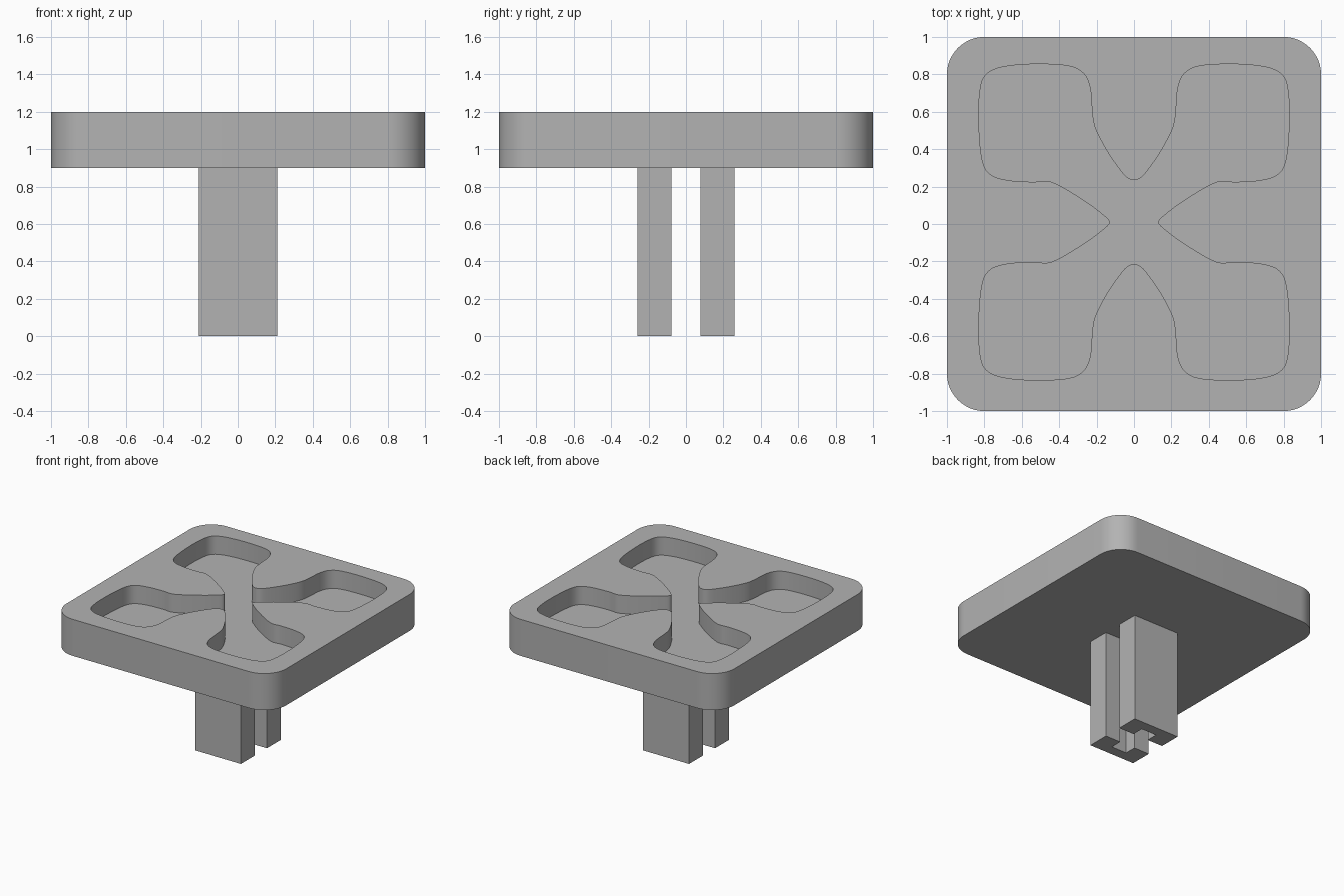
import bpy, bmesh, math
from mathutils import Vector

cube = bpy.data.objects.get("Cube")
if cube:
    bpy.data.objects.remove(cube, do_unlink=True)

GREY = (0.45, 0.45, 0.45, 1)
mat = bpy.data.materials.new("plain_grey")
mat.use_nodes = True
mat.diffuse_color = GREY
mat.node_tree.nodes["Principled BSDF"].inputs["Base Color"].default_value = GREY


def prism(name, outline, z0, z1):
    """Extrude a flat outline between two heights."""
    bm = bmesh.new()
    face = bm.faces.new([bm.verts.new((x, y, z0)) for x, y in outline])
    top = bmesh.ops.extrude_face_region(bm, geom=[face])["geom"]
    verts = [v for v in top if isinstance(v, bmesh.types.BMVert)]
    bmesh.ops.translate(bm, verts=verts, vec=(0, 0, z1 - z0))
    bmesh.ops.recalc_face_normals(bm, faces=bm.faces)
    mesh = bpy.data.meshes.new(name)
    bm.to_mesh(mesh)
    bm.free()
    mesh.materials.append(mat)
    obj = bpy.data.objects.new(name, mesh)
    bpy.context.collection.objects.link(obj)
    return obj


def rounded_square(half, radius, steps=12):
    points = []
    for corner in range(4):
        mid = math.radians(45 + 90 * corner)
        c = Vector((math.cos(mid), math.sin(mid))) * (half - radius) * math.sqrt(2)
        for i in range(steps + 1):
            a = math.radians(90 * (corner + i / steps))
            points.append((c.x + radius * math.cos(a), c.y + radius * math.sin(a)))
    return points


def smooth_loop(points, steps=4):
    """Closed Catmull-Rom curve through the points."""
    pts = [Vector(p) for p in points]
    n, loop = len(pts), []
    for i in range(n):
        a, b, c, d = (pts[(i + k) % n] for k in (-1, 0, 1, 2))
        for s in range(steps):
            t = s / steps
            loop.append(b + 0.5 * t * ((c - a) + t * ((2*a - 5*b + 4*c - d)
                        + t * (3*b - a - 3*c + d))))
    return loop


# Four-lobed recess: one quarter, mirrored both ways
quarter = [(0, .225), (.04, .24), (.09, .3), (.15, .39), (.21, .51), (.225, .61),
           (.235, .72), (.27, .795), (.35, .835), (.53, .845), (.7, .83),
           (.79, .79), (.822, .71), (.83, .55), (.815, .35), (.775, .26),
           (.68, .225), (.54, .215), (.44, .215), (.28, .125), (.17, .045), (.13, 0)]
half = quarter + [(x, -y) for x, y in quarter[-2::-1]]
ring = half + [(-x, y) for x, y in half[-2:0:-1]]
cutter = prism("recess_cutter", smooth_loop([(x, y + .01) for x, y in ring]), 1.05, 1.4)
cutter.hide_render = True

# Rounded plate with the recess cut into its top
plate = prism("plate", rounded_square(1, .2), .9, 1.2)
cut = plate.modifiers.new("recess", 'BOOLEAN')
cut.operation = 'DIFFERENCE'
cut.solver = 'EXACT'
cut.object = cutter
bpy.ops.object.select_all(action='DESELECT')
bpy.context.view_layer.objects.active = plate
plate.select_set(True)
bpy.ops.object.modifier_apply(modifier=cut.name)
bpy.data.objects.remove(cutter, do_unlink=True)
bpy.ops.object.shade_smooth_by_angle(angle=math.radians(30))

# Two channel-shaped posts with their grooves facing each other
W, NEAR, FAR, GROOVE, FLOOR = .21, .078, .26, .07, .175
channel = [(-W, FAR), (-W, NEAR), (-GROOVE, NEAR), (-GROOVE, FLOOR),
           (GROOVE, FLOOR), (GROOVE, NEAR), (W, NEAR), (W, FAR)]
for name, side in (("front_post", -1), ("back_post", 1)):
    prism(name, [(x, side * y) for x, y in channel], 0, .9)
